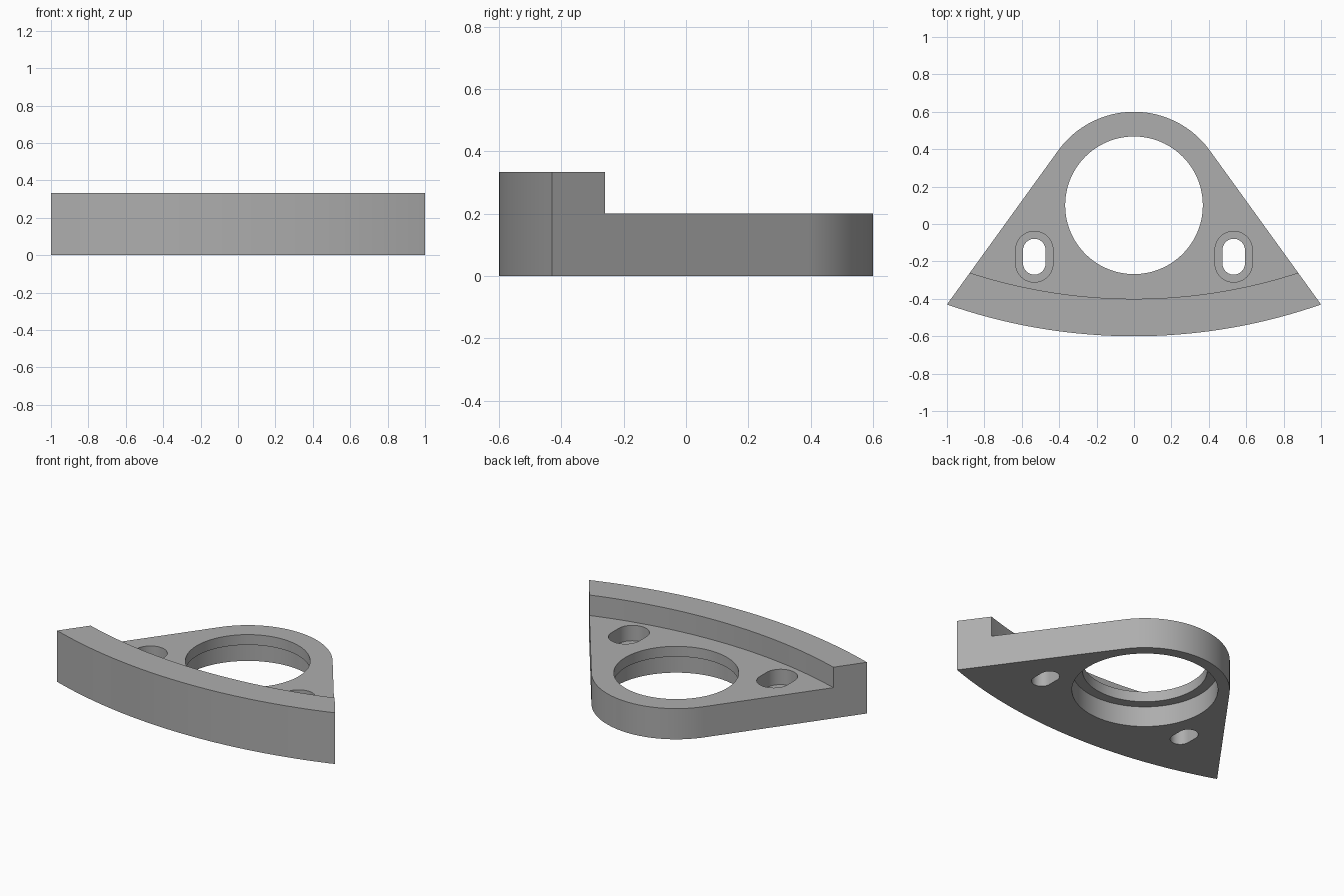
import bpy, bmesh, math
from math import sin, cos, asin, pi

if "Cube" in bpy.data.objects:
    bpy.data.objects.remove(bpy.data.objects["Cube"], do_unlink=True)

grey = bpy.data.materials.new("plain grey")
grey.use_nodes = True
colour = (0.42, 0.42, 0.42, 1)
grey.diffuse_color = colour
grey.node_tree.nodes["Principled BSDF"].inputs["Base Color"].default_value = colour

HEIGHT, PLATE, LEDGE, SLOT_FLOOR = 0.333, 0.2, 0.133, 0.1
RING_Y, ARC_Y = 0.1, 2.43          # centres of the round end and of the curved front
FRONT_R, STEP_R = 3.03, 2.83


def arc(cx, cy, r, start, end, steps):
    return [(cx + r * cos(start + (end - start) * i / steps),
             cy + r * sin(start + (end - start) * i / steps)) for i in range(steps + 1)]


def circle(r):
    return arc(0, RING_Y, r, 0, 2 * pi, 96)[:-1]


def slot(cx, r):
    cy, half = -0.175, 0.036
    return arc(cx, cy + half, r, 0, pi, 20) + arc(cx, cy - half, r, pi, 2 * pi, 20)


def prism(name, outline, z0, z1):
    """Extrude a counter-clockwise outline between two heights."""
    bm = bmesh.new()
    base = bm.faces.new([bm.verts.new((x, y, z0)) for x, y in outline])
    top = bmesh.ops.extrude_face_region(bm, geom=[base])["geom"]
    bmesh.ops.translate(bm, vec=(0, 0, z1 - z0),
                        verts=[v for v in top if isinstance(v, bmesh.types.BMVert)])
    bmesh.ops.recalc_face_normals(bm, faces=bm.faces)
    mesh = bpy.data.meshes.new(name)
    bm.to_mesh(mesh)
    bm.free()
    mesh.materials.append(grey)
    obj = bpy.data.objects.new(name, mesh)
    bpy.context.collection.objects.link(obj)
    return obj


# Bracket body: curved front, straight tapering sides, round back end
sweep = asin(1 / FRONT_R)
side = math.atan2(0.293, 0.405)
body = prism("bracket_body",
             arc(0, ARC_Y, FRONT_R, -pi / 2 - sweep, -pi / 2 + sweep, 48)
             + arc(0, RING_Y, 0.5, side, pi - side, 48), 0, HEIGHT)

# Cutters: step behind the raised front rim, stepped bore, stepped slots
step = arc(0, ARC_Y, STEP_R, -pi / 2 - 0.42, -pi / 2 + 0.42, 56) + [(1.2, 0.9), (-1.2, 0.9)]
cutters = [prism("step_cutter", step, PLATE, 0.5),
           prism("bore_cutter", circle(0.368), -0.1, 0.4),
           prism("counterbore_cutter", circle(0.43), -0.1, LEDGE)]
for x in (-0.533, 0.533):
    cutters += [prism("slot_cutter", slot(x, 0.06), -0.1, 0.4),
                prism("slot_recess_cutter", slot(x, 0.1), SLOT_FLOOR, 0.4)]

bpy.ops.object.select_all(action="DESELECT")
bpy.context.view_layer.objects.active = body
body.select_set(True)
for cutter in cutters:
    cutter.hide_render = True
    cut = body.modifiers.new("cut", "BOOLEAN")
    cut.operation, cut.solver, cut.object = "DIFFERENCE", "EXACT", cutter
    bpy.ops.object.modifier_apply(modifier=cut.name)
    bpy.data.objects.remove(cutter, do_unlink=True)

bpy.ops.object.shade_smooth_by_angle(angle=math.radians(30))
